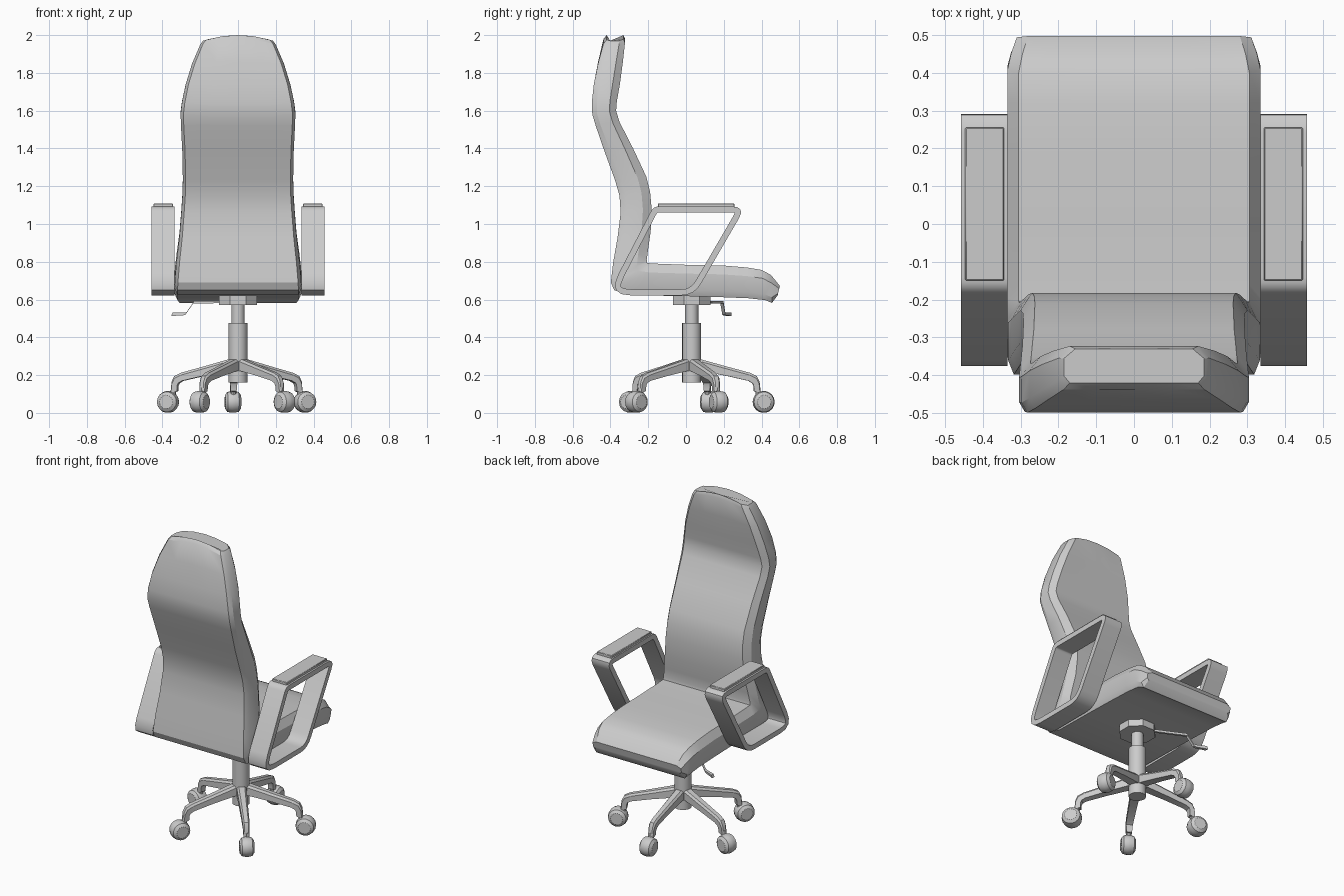
import bpy, bmesh, math
from mathutils import Vector, Matrix

if "Cube" in bpy.data.objects:
    bpy.data.objects.remove(bpy.data.objects["Cube"])

CY = 0.03  # y of the column axis


def finish(name, bm, bevel=0, angle=30):
    bmesh.ops.recalc_face_normals(bm, faces=bm.faces)
    me = bpy.data.meshes.new(name)
    bm.to_mesh(me)
    bm.free()
    ob = bpy.data.objects.new(name, me)
    bpy.context.collection.objects.link(ob)
    bpy.ops.object.select_all(action='DESELECT')
    ob.select_set(True)
    bpy.context.view_layer.objects.active = ob
    bpy.ops.object.shade_smooth_by_angle(angle=math.radians(angle))
    if bevel:
        m = ob.modifiers.new("Bevel", 'BEVEL')
        m.width, m.segments = bevel, 1
    return ob


def loft(bm, rings, closed=False):
    rs = [[bm.verts.new(p) for p in r] for r in rings]
    n = len(rs[0])
    pairs = list(zip(rs, rs[1:])) + ([(rs[-1], rs[0])] if closed else [])
    for a, b in pairs:
        for i in range(n):
            j = (i + 1) % n
            bm.faces.new((a[i], a[j], b[j], b[i]))
    if not closed:
        bm.faces.new(rs[0])
        bm.faces.new(rs[-1])


def lathe(name, profile, n, mat=Matrix()):
    bm = bmesh.new()
    loft(bm, [[mat @ Vector((r * math.cos(2 * math.pi * i / n),
                             r * math.sin(2 * math.pi * i / n), z))
               for i in range(n)] for r, z in profile])
    return finish(name, bm)


# Backrest and seat shell: outer (y,z), inner (y,z), half width, crown height
stations = [
    (-.42, 1.97, -.33, 1.97, .185, .03), (-.437, 1.95, -.323, 1.95, .2, .03),
    (-.465, 1.85, -.335, 1.85, .243, .01), (-.488, 1.74, -.35, 1.74, .277, 0),
    (-.499, 1.64, -.366, 1.65, .297, 0), (-.496, 1.58, -.37, 1.60, .304, 0),
    (-.478, 1.52, -.352, 1.54, .302, 0), (-.43, 1.38, -.28, 1.40, .295, 0),
    (-.375, 1.23, -.21, 1.25, .292, 0), (-.352, 1.15, -.19, 1.17, .294, 0),
    (-.346, 1.06, -.182, 1.08, .3, 0), (-.362, .93, -.187, .96, .31, 0),
    (-.385, .80, -.2, .87, .324, 0), (-.398, .69, -.208, .81, .333, 0),
    (-.38, .65, -.205, .793, .335, 0), (-.28, .623, -.16, .79, .335, 0),
    (0, .618, 0, .784, .335, 0), (.18, .613, .2, .78, .335, 0),
    (.33, .607, .32, .77, .335, 0), (.42, .597, .40, .757, .335, 0),
    (.455, .582, .45, .73, .325, 0), (.485, .622, .497, .672, .31, 0)]
rings = []
for py, pz, qy, qz, w, crown in stations:
    P, Q = Vector((0, py, pz)), Vector((0, qy, qz))
    sec = [(f * (w - .015), 0) for f in (-1, -.5, 0, .5, 1)]
    sec += [(w, .2), (w, .72)]
    sec += [(f * (w - .03), 1) for f in (1, .5, 0, -.5, -1)]
    sec += [(-w, .72), (-w, .2)]
    rings.append([P.lerp(Q, t) + Vector((x, 0, crown * (1 - (x / w) ** 2)))
                  for x, t in sec])
bm = bmesh.new()
loft(bm, rings)
finish("seat_and_backrest", bm, angle=28)

# Armrests: rounded loop frame with a pad on top
corners = [((-.172, 1.093), .03), ((.317, 1.093), .075),
           ((.043, .622), .07), ((-.416, .622), .125)]
outer = []
for i, (c, d) in enumerate(corners):
    c = Vector(c)
    a = c + (Vector(corners[i - 1][0]) - c).normalized() * d
    b = c + (Vector(corners[(i + 1) % 4][0]) - c).normalized() * d
    for k in range(5):
        t = k / 4
        outer.append(a * (1 - t) ** 2 + c * 2 * t * (1 - t) + b * t * t)
inner = []
for i, p in enumerate(outer):
    e1 = (p - outer[i - 1]).normalized()
    e2 = (outer[(i + 1) % len(outer)] - p).normalized()
    t = (e1 + e2).normalized()
    inner.append(p + Vector((t.y, -t.x)) * .032)
for side, s in (("left", -1), ("right", 1)):
    bm = bmesh.new()
    x0, x1 = s * .335, s * .458
    loft(bm, [[(x0, *o), (x1, *o), (x1, *i), (x0, *i)]
              for o, i in zip(outer, inner)], closed=True)
    finish(side + "_arm_frame", bm)
    bm = bmesh.new()
    bmesh.ops.create_cube(bm, size=1, matrix=Matrix.Translation((s * .395, .053, 1.096))
                          @ Matrix.Diagonal((.103, .405, .024, 1)))
    finish(side + "_arm_pad", bm, .003)

# Column and mounting plate
at = Matrix.Translation((0, CY, 0))
lathe("lower_column", [(.05, .16), (.05, .475)], 20, at)
lathe("upper_column", [(.035, .45), (.035, .6)], 20, at)
lathe("mount_plate", [(.108, .572), (.108, .625)], 8, at @ Matrix.Rotation(math.pi / 8, 4, 'Z'))

# Height lever
bm = bmesh.new()
path = [(-.06, .1, .588, .008), (-.235, .19, .585, .008), (-.275, .2, .527, .008),
        (-.29, .205, .523, .009), (-.35, .23, .522, .011)]
loft(bm, [[(x + dz * .4, y + dy, z + dz) for dy, dz in
           ((-r, -r * .8), (r, -r * .8), (r, r * .8), (-r, r * .8))] for x, y, z, r in path])
finish("height_lever", bm)

# Five-star base with casters: leg stations are top (r,z), bottom (r,z), half width
leg = [(0, .29, 0, .225, .028), (.05, .283, .05, .222, .028),
       (.18, .247, .18, .197, .024), (.31, .212, .30, .17, .021),
       (.345, .195, .322, .158, .02), (.36, .165, .328, .145, .018),
       (.365, .115, .33, .115, .016)]
for k in range(5):
    turn = at @ Matrix.Rotation(math.radians(94 + 72 * k), 4, 'Z')
    bm = bmesh.new()
    loft(bm, [[turn @ Vector(p) for p in
               ((r1, -w, z1), (r0 - .003, -w, z0 - .012), (r0, -w * .6, z0), (r0, w * .6, z0),
                (r0 - .003, w, z0 - .012), (r1, w, z1))]
              for r0, z0, r1, z1, w in leg])
    finish(f"base_leg_{k + 1}", bm)
    hub = turn @ Matrix.Translation((.382, 0, .058))
    lathe(f"caster_stem_{k + 1}", [(.014, 0), (.014, .075)], 10,
          turn @ Matrix.Translation((.352, 0, .06)))
    lathe(f"caster_wheel_{k + 1}", [(.036, -.042), (.053, -.03), (.058, -.008), (.058, .008),
                                    (.053, .03), (.036, .042)], 18,
          hub @ Matrix.Rotation(math.pi / 2, 4, 'X'))
